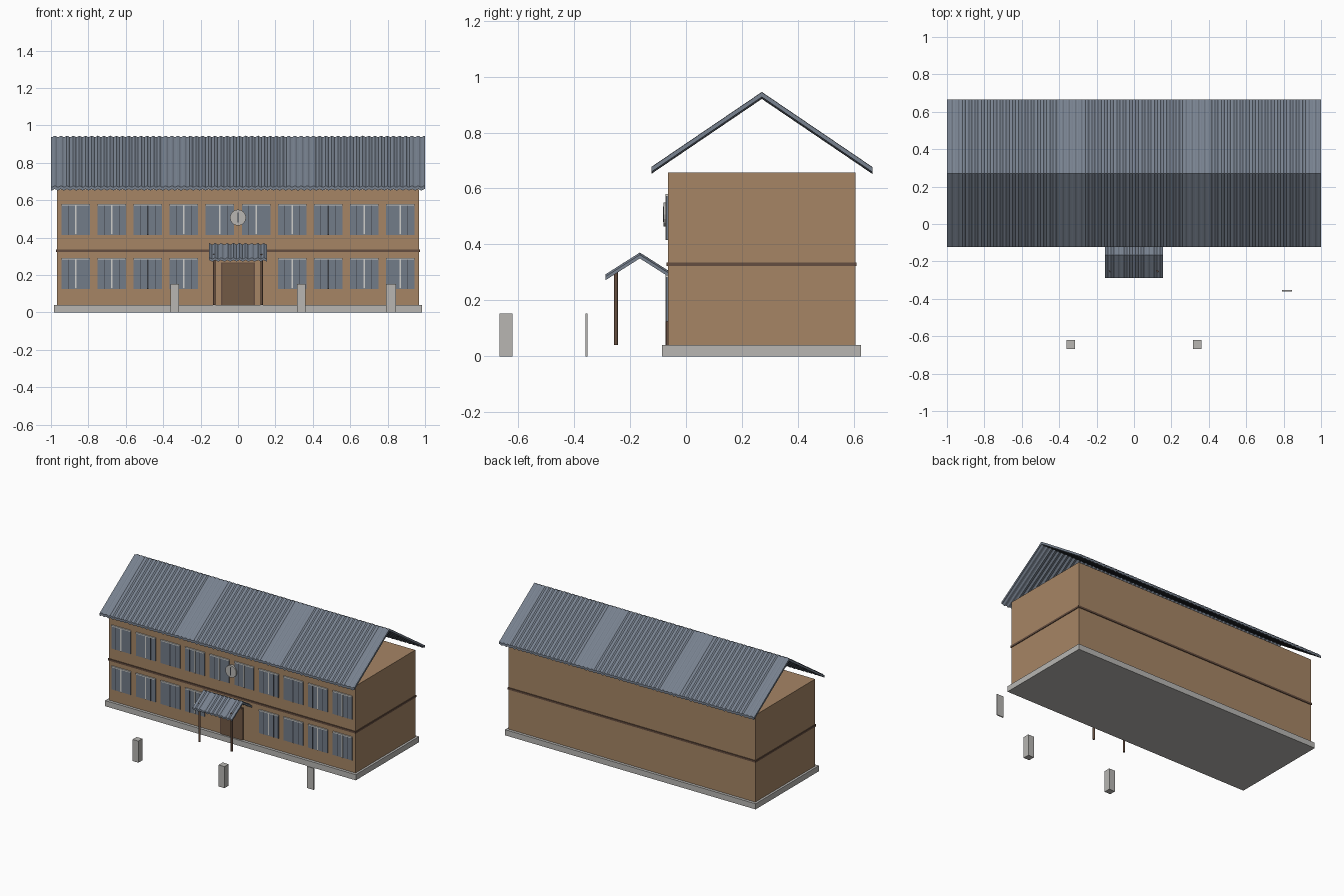
import bpy, bmesh, math
from mathutils import Matrix

cube = bpy.data.objects.get("Cube")
if cube:
    bpy.data.objects.remove(cube)


def material(name, r, g, b):
    m = bpy.data.materials.new(name)
    m.use_nodes = True
    m.diffuse_color = (r, g, b, 1)
    m.node_tree.nodes["Principled BSDF"].inputs["Base Color"].default_value = (r, g, b, 1)
    return m


WALL = material("tan wall", 0.38, 0.235, 0.13)
TRIM = material("brown trim", 0.13, 0.075, 0.05)
DOOR = material("brown door", 0.17, 0.10, 0.06)
ROOF = material("slate roof", 0.19, 0.225, 0.28)
GLASS = material("blue grey glass", 0.17, 0.2, 0.25)
STONE = material("pale concrete", 0.48, 0.47, 0.45)
FRAME = material("white frame", 0.62, 0.62, 0.6)
DARK = material("dark metal", 0.04, 0.045, 0.055)


def finish(name, bm, mat):
    bmesh.ops.recalc_face_normals(bm, faces=bm.faces)
    mesh = bpy.data.meshes.new(name)
    bm.to_mesh(mesh)
    bm.free()
    mesh.materials.append(mat)
    ob = bpy.data.objects.new(name, mesh)
    bpy.context.collection.objects.link(ob)
    return ob


def box(name, x, y, z, mat):
    """Box from (low, high) ranges along each axis."""
    bm = bmesh.new()
    bmesh.ops.create_cube(bm, size=1)
    for v in bm.verts:
        v.co = [(lo + hi) / 2 + c * (hi - lo) for c, (lo, hi) in zip(v.co, (x, y, z))]
    return finish(name, bm, mat)


def cylinder(name, centre, radius, depth, sides, mat, axis="Z"):
    bm = bmesh.new()
    turn = Matrix.Rotation(math.pi / 2, 4, "X") if axis == "Y" else Matrix()
    bmesh.ops.create_cone(bm, cap_ends=True, segments=sides, radius1=radius,
                          radius2=radius, depth=depth,
                          matrix=Matrix.Translation(centre) @ turn)
    return finish(name, bm, mat)


def corrugated_roof(name, half_width, ridge_y, ridge_z, span, drop, thick, segments, waves):
    """Gable roof sheet whose section is swept along x over a sine wave."""
    section = [(-span, -drop), (0, 0), (span, -drop),
               (span, -drop - thick), (0, -thick), (-span, -drop - thick)]
    bm = bmesh.new()
    rings = []
    for i in range(segments + 1):
        x = half_width * (2 * i / segments - 1)
        wave = 0.004 * math.sin(math.pi * waves * x / half_width)
        rings.append([bm.verts.new((x, ridge_y + y, ridge_z + z + wave)) for y, z in section])
    for a, b in zip(rings, rings[1:]):
        for k in range(6):
            n = (k + 1) % 6
            bm.faces.new((a[k], a[n], b[n], b[k]))
    for ring in (rings[0], rings[-1]):
        bm.faces.new((ring[0], ring[1], ring[4], ring[5]))
        bm.faces.new((ring[1], ring[2], ring[3], ring[4]))
    return finish(name, bm, ROOF)


# Main building
FACE = -0.065
box("foundation", (-0.984, 0.984), (-0.085, 0.625), (0, 0.04), STONE)
box("walls", (-0.968, 0.968), (FACE, 0.605), (0.04, 0.657), WALL)
box("floor_band", (-0.973, 0.973), (-0.07, 0.61), (0.322, 0.336), TRIM)
corrugated_roof("main_roof", 1, 0.271, 0.941, 0.395, 0.268, 0.017, 240, 60.75)


# Windows: ten columns upstairs, the middle two omitted at the entrance
def window(name, x, z, bar):
    w, h = 0.076, 0.158
    box(name + "_glass", (x - w, x + w), (FACE - 0.006, FACE), (z, z + h), GLASS)
    box(name + "_bar", (x - 0.004, x + 0.004), (FACE - 0.009, FACE), (z, z + h), bar)
    box(name + "_head", (x - w, x + w), (FACE - 0.009, FACE), (z + h, z + h + 0.008), FRAME)
    for s in (-1, 1):
        box(name + "_leaf_line", (x + s * 0.04 - 0.001, x + s * 0.04 + 0.001),
            (FACE - 0.007, FACE), (z, z + h), DARK)


for column in range(10):
    bar_colour = DARK if column in (2, 7) else FRAME
    x = (column - 4.5) * 0.193
    window("upper_window", x, 0.415, bar_colour)
    if column not in (4, 5):
        window("lower_window", x, 0.125, bar_colour)

# Clock above the entrance
cylinder("clock_face", (0, FACE - 0.008, 0.507), 0.043, 0.016, 16, STONE, "Y")
box("clock_hands", (-0.003, 0.003), (FACE - 0.018, FACE), (0.48, 0.535), DARK)

# Entrance
box("door_frame", (-0.09, 0.09), (FACE - 0.006, FACE), (0.04, 0.268), TRIM)
box("door", (-0.083, 0.083), (FACE - 0.009, FACE), (0.04, 0.261), DOOR)
corrugated_roof("porch_roof", 0.154, -0.165, 0.367, 0.123, 0.078, 0.013, 40, 9.5)
for x in (-0.126, 0.126):
    cylinder("porch_post", (x, -0.25, 0.176), 0.007, 0.272, 12, TRIM)

# Free-standing gate pillars and sign slab
for x in (-0.338, 0.338):
    box("gate_pillar", (x - 0.023, x + 0.023), (-0.667, -0.621), (0, 0.153), STONE)
box("sign_slab", (0.792, 0.846), (-0.36, -0.352), (0, 0.153), STONE)
